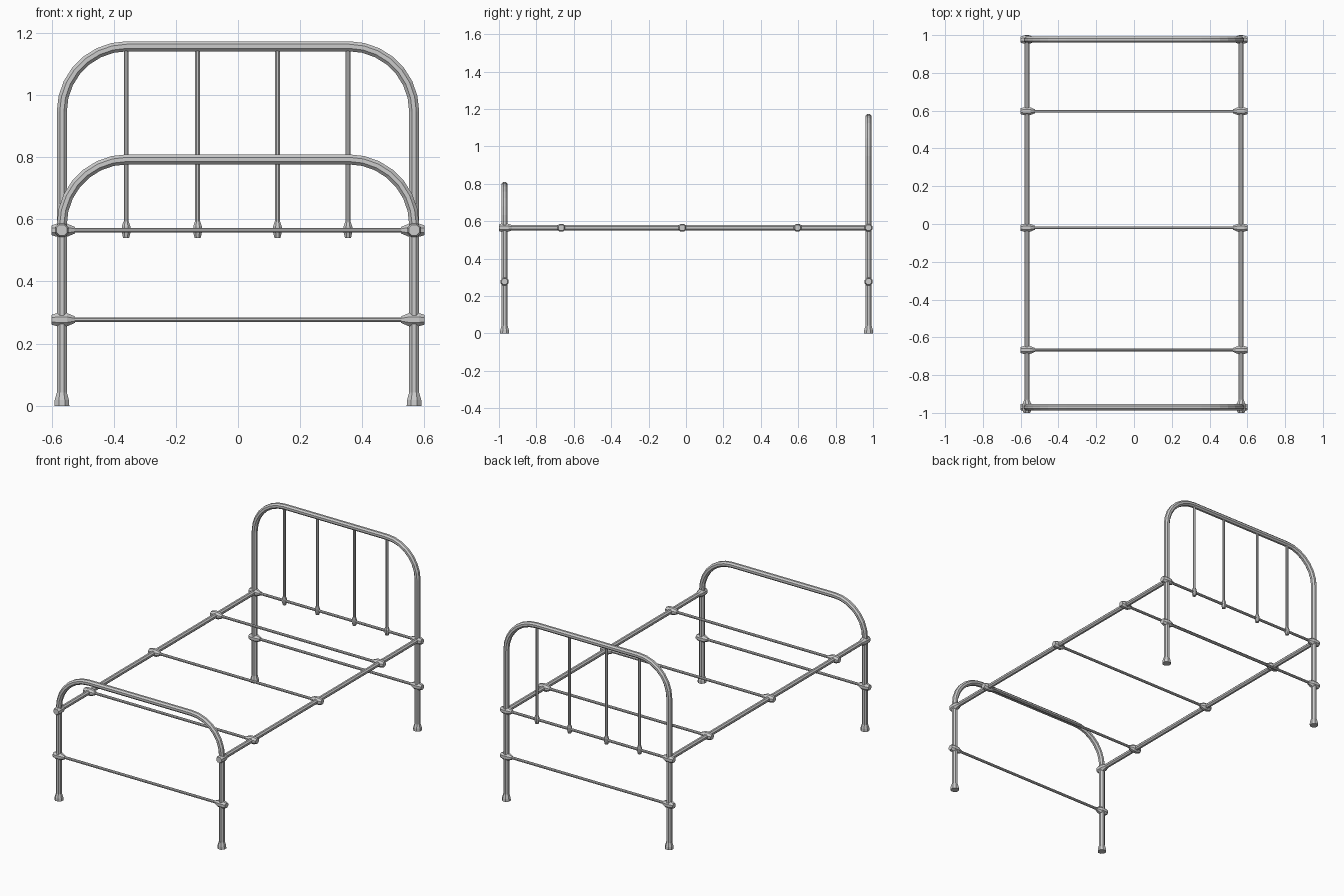
import bpy, bmesh, math
from mathutils import Vector

if "Cube" in bpy.data.objects:
    bpy.data.objects.remove(bpy.data.objects["Cube"])

SIDES = 8
POST_X, HEAD_Y, FOOT_Y = 0.567, 0.976, -0.97
RAIL_Z, LOW_Z = 0.565, 0.277


def sweep(name, points, radii):
    """Flat-faced tube along a planar path, with one radius per point."""
    pts = [Vector(p) for p in points]
    if not isinstance(radii, (list, tuple)):
        radii = [radii] * len(pts)
    bm = bmesh.new()
    rings = []
    for i, p in enumerate(pts):
        a, b = pts[max(i - 1, 0)], pts[min(i + 1, len(pts) - 1)]
        t = Vector((0, 0, 0))
        if i > 0:
            t += (p - a).normalized()
        if i < len(pts) - 1:
            t += (b - p).normalized()
        t.normalize()
        u = Vector((1, 0, 0)) if abs(t.y) > 0.9 else Vector((0, 1, 0))
        v = t.cross(u)
        ring = []
        for k in range(SIDES):
            ang = 2 * math.pi * (k + 0.5) / SIDES
            ring.append(bm.verts.new(p + radii[i] * 1.04 * (math.cos(ang) * u + math.sin(ang) * v)))
        rings.append(ring)
    for r0, r1 in zip(rings, rings[1:]):
        for k in range(SIDES):
            j = (k + 1) % SIDES
            bm.faces.new((r0[k], r0[j], r1[j], r1[k]))
    bm.faces.new(rings[0])
    bm.faces.new(rings[-1])
    bmesh.ops.recalc_face_normals(bm, faces=bm.faces)
    me = bpy.data.meshes.new(name)
    bm.to_mesh(me)
    bm.free()
    ob = bpy.data.objects.new(name, me)
    bpy.context.collection.objects.link(ob)
    return ob


def arch(name, y, top, r=0.21, steps=7):
    """Legs and rounded top bent from a single tube."""
    half = [(POST_X, 0.0)]
    for i in range(steps + 1):
        a = math.pi / 2 * i / steps
        half.append((POST_X - r + r * math.cos(a), top - r + r * math.sin(a)))
    path = half + [(-x, z) for x, z in reversed(half)]
    sweep(name, [(x, y, z) for x, z in path], 0.0168)


def cross_bar(name, y, z):
    """Thin bar with a clamp joint at each end."""
    sweep(name, [(-POST_X, y, z), (POST_X, y, z)], 0.008)
    for s, side in ((-1, "left"), (1, "right")):
        sweep(f"{name}_joint_{side}",
              [(s * x, y, z) for x in (0.525, 0.55, 0.583, 0.601)],
              [0.011, 0.022, 0.022, 0.016])


# Head and foot frames
arch("headboard_frame", HEAD_Y, 1.157)
arch("footboard_frame", FOOT_Y, 0.793)

# Bars across the ends and the bed base
cross_bar("headboard_bar", HEAD_Y, RAIL_Z)
cross_bar("headboard_low_bar", HEAD_Y, LOW_Z)
cross_bar("footboard_low_bar", FOOT_Y, LOW_Z)
for i, y in enumerate((-0.667, -0.02, 0.597)):
    cross_bar(f"base_slat_{i + 1}", y, RAIL_Z)

# Headboard spindles with sockets
for i, x in enumerate((-0.36, -0.13, 0.127, 0.354)):
    sweep(f"spindle_{i + 1}", [(x, HEAD_Y, RAIL_Z), (x, HEAD_Y, 1.15)], 0.008)
    sweep(f"spindle_socket_{i + 1}",
          [(x, HEAD_Y, z) for z in (0.54, 0.558, 0.577, 0.593)],
          [0.010, 0.0145, 0.0145, 0.009])

# Side rails, front rail joints and flared feet
for s, side in ((-1, "left"), (1, "right")):
    x = s * POST_X
    sweep(f"side_rail_{side}", [(x, FOOT_Y, RAIL_Z), (x, HEAD_Y, RAIL_Z)], 0.0145)
    sweep(f"rail_joint_{side}",
          [(x, y, RAIL_Z) for y in (-1.0, -0.987, -0.953, -0.93)],
          [0.018, 0.023, 0.023, 0.0145])
    for y, end in ((HEAD_Y, "head"), (FOOT_Y, "foot")):
        sweep(f"foot_cap_{end}_{side}",
              [(x, y, z) for z in (0.0, 0.018, 0.042)],
              [0.025, 0.024, 0.017])
